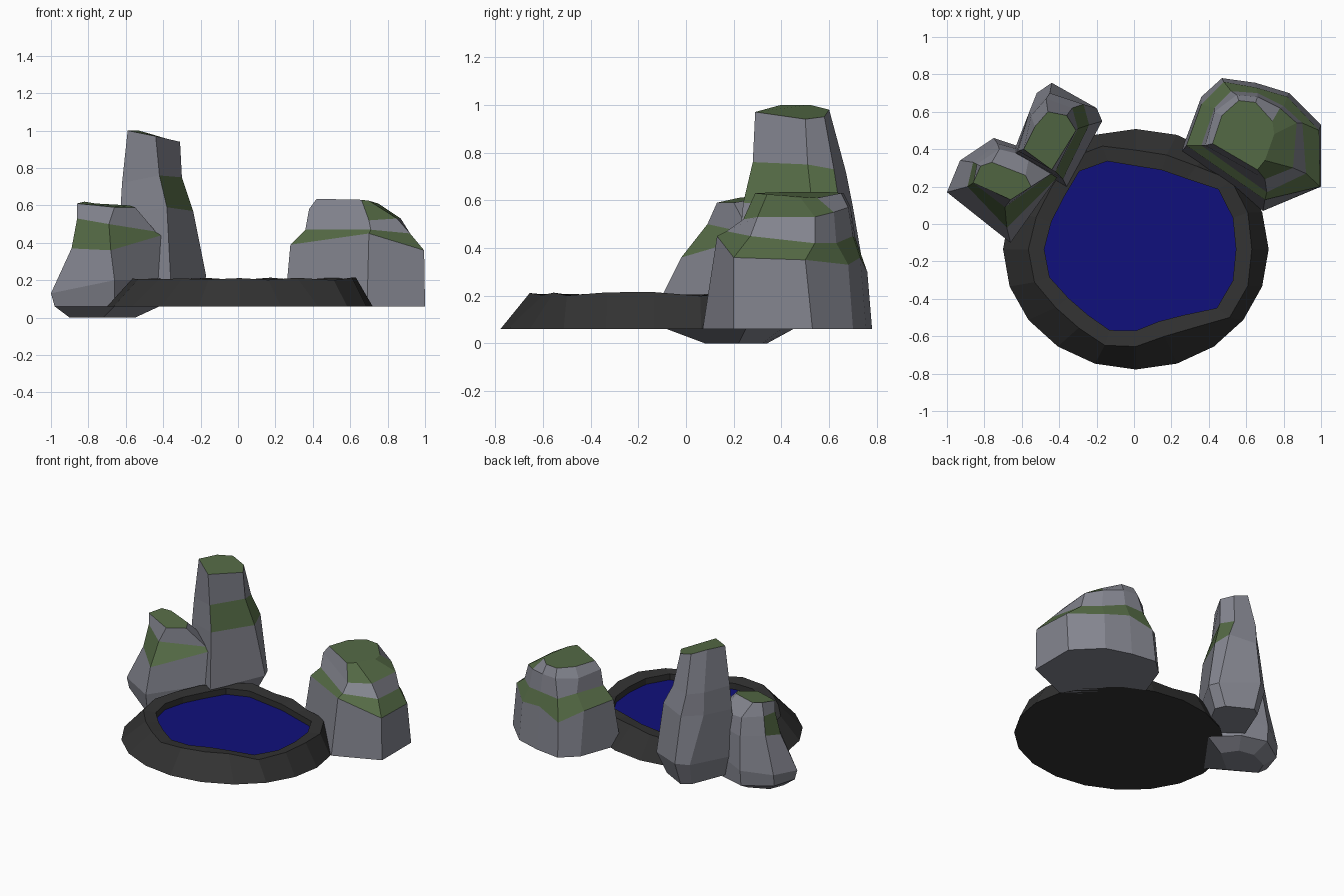
import bpy, bmesh
from math import cos, sin, pi


def material(name, rgb):
    m = bpy.data.materials.new(name)
    m.diffuse_color = (*rgb, 1)
    return m


STONE = material("stone", (0.23, 0.235, 0.275))
MOSS = material("moss", (0.09, 0.145, 0.06))
DARK = material("dark_stone", (0.032, 0.032, 0.032))
WATER = material("water", (0.005, 0.005, 0.2))


def loft(name, rings, mats, moss=(), cap_top=True, cap_mat=0):
    """Skin stacked rings; moss holds (band, side) pairs that get slot 1."""
    bm = bmesh.new()
    vs = [[bm.verts.new(p) for p in r] for r in rings]
    n = len(vs[0])
    for b in range(len(vs) - 1):
        for i in range(n):
            j = (i + 1) % n
            f = bm.faces.new((vs[b][i], vs[b][j], vs[b + 1][j], vs[b + 1][i]))
            f.material_index = int((b, i) in moss)
    bm.faces.new(vs[0][::-1])
    if cap_top:
        bm.faces.new(vs[-1]).material_index = cap_mat
    bm.normal_update()
    me = bpy.data.meshes.new(name)
    bm.to_mesh(me)
    bm.free()
    for m in mats:
        me.materials.append(m)
    ob = bpy.data.objects.new(name, me)
    bpy.context.collection.objects.link(ob)
    return ob


# Pond basin: round foot, uneven crest, inner lip and wall
CX, CY, N = 0.01, -0.135, 20
CREST = [.62, .63, .63, .55, .53, .53, .58, .60, .56, .56,
         .575, .57, .53, .52, .54, .52, .49, .52, .62, .63]


def ring(rx, ry, z):
    return [(CX + rx[i] * cos(2 * pi * i / N), CY + ry[i] * sin(2 * pi * i / N), z)
            for i in range(N)]


inner = [r - 0.085 for r in CREST]
crest = [(x, y, z + 0.008 * cos(3 * i)) for i, (x, y, z) in enumerate(ring(CREST, CREST, 0.207))]
loft("pond_basin", [ring([.71] * N, [.643] * N, .06), crest,
                    ring(inner, inner, .198), ring(inner, inner, .15)],
     [DARK], cap_top=False)

# Water surface, a thin sheet inside the lip
loft("water", [ring(inner, inner, .14), ring(inner, inner, .155)], [WATER])

# Broad boulder on the right, with a moss ledge and mossy top
loft("right_boulder", [
    [(x, y, .06) for x, y in ((.69, .07), (1, .2), (1, .53), (.83, .7),
                              (.65, .755), (.47, .78), (.36, .68), (.25, .38))],
    [(.70, .13, .45), (.995, .2, .36), (.99, .5, .35), (.82, .68, .33),
     (.65, .73, .36), (.48, .76, .30), (.36, .64, .37), (.28, .42, .39)],
    [(.71, .17, .47), (.92, .27, .45), (.9, .54, .42), (.8, .63, .42),
     (.66, .7, .45), (.52, .71, .44), (.43, .62, .47), (.36, .42, .47)],
    [(.70, .24, .52), (.85, .3, .53), (.87, .54, .53), (.78, .62, .55),
     (.66, .68, .57), (.55, .69, .57), (.43, .6, .57), (.38, .42, .58)],
    [(.66, .29, .63), (.7, .34, .625), (.75, .48, .61), (.74, .55, .61),
     (.65, .65, .63), (.56, .66, .63), (.47, .58, .635), (.42, .43, .635)],
], [STONE, MOSS], {(1, i) for i in range(8)} | {(3, 0), (3, 1), (3, 2)}, cap_mat=1)

# Tall pillar rock, with a moss band facing the pond
loft("tall_rock", [
    [(x, y, .08) for x, y in ((-.6, .4), (-.38, .27), (-.24, .53),
                              (-.27, .6), (-.44, .69), (-.5, .65))],
    [(-.65, .37, .22), (-.36, .2, .2), (-.17, .55, .22),
     (-.2, .62, .22), (-.44, .755, .25), (-.52, .7, .24)],
    [(-.63, .38, .55), (-.38, .24, .59), (-.24, .53, .57),
     (-.27, .64, .6), (-.45, .7, .57), (-.56, .6, .57)],
    [(-.62, .39, .72), (-.42, .28, .76), (-.3, .51, .75),
     (-.33, .62, .73), (-.47, .67, .72), (-.55, .58, .72)],
    [(-.59, .4, 1.0), (-.44, .29, .97), (-.31, .5, .94),
     (-.36, .58, .95), (-.46, .6, .98), (-.53, .52, 1.0)],
], [STONE, MOSS], {(2, 1), (2, 2)}, cap_mat=1)

# Low left rock, wide at the foot with a tapered underside
loft("left_rock", [
    [(x, y, 0) for x, y in ((-.72, .08), (-.55, .22), (-.62, .32),
                            (-.73, .34), (-.86, .28), (-.9, .18))],
    [(x, y, .06) for x, y in ((-.66, -.08), (-.42, .25), (-.57, .4),
                              (-.75, .45), (-.93, .33), (-.98, .17))],
    [(-.66, -.1, .2), (-.42, .25, .2), (-.57, .4, .2),
     (-.75, .46, .17), (-.93, .34, .14), (-1, .17, .13)],
    [(-.68, -.02, .36), (-.41, .25, .44), (-.55, .38, .4),
     (-.73, .43, .4), (-.86, .33, .4), (-.89, .2, .37)],
    [(-.69, .09, .5), (-.44, .27, .46), (-.56, .36, .5),
     (-.72, .4, .52), (-.84, .32, .53), (-.86, .22, .53)],
    [(-.66, .13, .59), (-.55, .2, .59), (-.58, .26, .6),
     (-.76, .33, .61), (-.82, .31, .62), (-.86, .22, .61)],
], [STONE, MOSS], {(3, 0), (3, 5), (3, 4)}, cap_mat=1)
